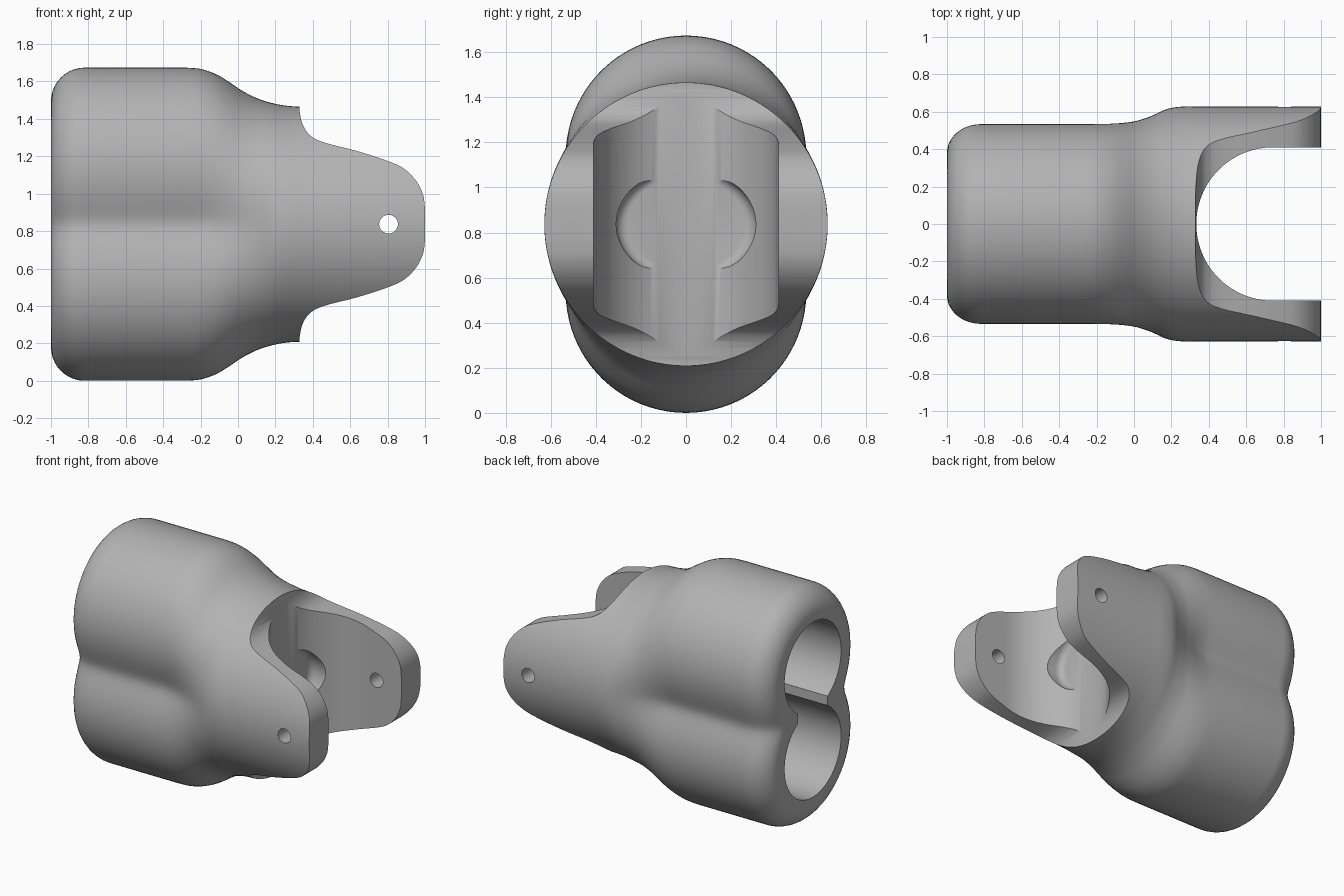
import bpy, bmesh, math
from mathutils import Matrix

if "Cube" in bpy.data.objects:
    bpy.data.objects.remove(bpy.data.objects["Cube"], do_unlink=True)

MID = 0.837          # height of the central axis
BARREL_GAP = 0.305   # barrel axis offset from the central axis
SEGMENTS = 128

grey = bpy.data.materials.new("grey plastic")
grey.use_nodes = True
grey.diffuse_color = (0.45, 0.45, 0.45, 1)
grey.node_tree.nodes["Principled BSDF"].inputs["Base Color"].default_value = (0.45, 0.45, 0.45, 1)


def make_object(name, bm):
    bmesh.ops.recalc_face_normals(bm, faces=bm.faces[:])
    mesh = bpy.data.meshes.new(name)
    bm.to_mesh(mesh)
    bm.free()
    mesh.materials.append(grey)
    obj = bpy.data.objects.new(name, mesh)
    bpy.context.collection.objects.link(obj)
    return obj


def prism(name, points, axis, low, high):
    """Extrude a flat outline along y (points are x, z) or z (points are x, y)."""
    bm = bmesh.new()
    place = (lambda a, b: (a, low, b)) if axis == "y" else (lambda a, b: (a, b, low))
    face = bm.faces.new([bm.verts.new(place(a, b)) for a, b in points])
    moved = bmesh.ops.extrude_face_region(bm, geom=[face])["geom"]
    step = (0, high - low, 0) if axis == "y" else (0, 0, high - low)
    bmesh.ops.translate(bm, vec=step, verts=[v for v in moved if isinstance(v, bmesh.types.BMVert)])
    return make_object(name, bm)


def cylinder(name, radius, length, centre, axis, bevel=0, squash=1):
    bm = bmesh.new()
    turn = Matrix.Rotation(math.pi / 2, 4, "Y" if axis == "x" else "X")
    bmesh.ops.create_cone(bm, cap_ends=True, segments=64, radius1=radius,
                          radius2=radius, depth=length, matrix=turn)
    if bevel:
        rim = [e for e in bm.edges if all(v.co.x < 0 for v in e.verts)]
        bmesh.ops.bevel(bm, geom=rim, offset=bevel, segments=6, profile=0.5, affect="EDGES")
    bmesh.ops.scale(bm, vec=(1, 1, squash), verts=bm.verts)
    bmesh.ops.translate(bm, vec=centre, verts=bm.verts)
    return make_object(name, bm)


def cut(target, tool, operation="DIFFERENCE"):
    tool.hide_render = True
    mod = target.modifiers.new(tool.name, "BOOLEAN")
    mod.operation, mod.solver, mod.object = operation, "EXACT", tool
    bpy.context.view_layer.objects.active = target
    bpy.ops.object.modifier_apply(modifier=mod.name)
    bpy.data.objects.remove(tool, do_unlink=True)


def smooth_path(keys, steps):
    """Catmull-Rom curve through the keys."""
    path = []
    for i in range(len(keys) - 1):
        a, b, c, d = (keys[max(0, min(len(keys) - 1, i + k))] for k in (-1, 0, 1, 2))
        for s in range(steps):
            t = s / steps
            path.append(tuple(
                q + 0.5 * t * (r - p + t * (2 * p - 5 * q + 4 * r - u + t * (3 * (q - r) + u - p)))
                for p, q, r, u in zip(a, b, c, d)))
    return path + [keys[-1]]


# Body: two merged barrels blending into one round sleeve
def section(x, top, side, inset):
    ring, d = [], top - side
    for i in range(SEGMENTS):
        a = 2 * math.pi * i / SEGMENTS
        lift = math.sqrt(math.sin(a) ** 2 + 0.02 * math.cos(a) ** 2)
        r = d * lift + math.sqrt(side ** 2 - (d * math.cos(a)) ** 2) - inset
        ring.append((x, r * math.cos(a), MID + r * math.sin(a)))
    return ring


FILLET = 0.18
stations = []
for i in range(11):
    a = math.pi / 2 * i / 10
    stations.append((-1 + FILLET * (1 - math.cos(a)), 0.837, 0.53, FILLET * (1 - math.sin(a))))
blend = [(-0.28, 0.837, 0.53), (-0.2, 0.83, 0.53), (-0.12, 0.803, 0.532), (-0.05, 0.762, 0.537),
         (0.02, 0.715, 0.548), (0.1, 0.674, 0.575), (0.18, 0.648, 0.612), (0.26, 0.633, 0.627),
         (0.34, 0.628, 0.628)]
stations += [(x, t, max(0.53, s), 0) for x, t, s in smooth_path(blend, 4)]
stations.append((1, 0.628, 0.628, 0))

bm = bmesh.new()
rings = [[bm.verts.new(co) for co in section(*st)] for st in stations]
for one, two in zip(rings, rings[1:]):
    for i in range(SEGMENTS):
        j = (i + 1) % SEGMENTS
        bm.faces.new((one[i], one[j], two[j], two[i]))
bm.faces.new(rings[0])
bm.faces.new(rings[-1])
body = make_object("twin_barrel_fork", bm)

# Tapered fork outline, mirrored about the central axis
upper = smooth_path([(0.33, 0.6), (0.345, 0.535), (0.385, 0.475), (0.46, 0.437), (0.64, 0.39),
                     (0.8, 0.338), (0.89, 0.295), (0.955, 0.228), (0.99, 0.155), (1.0, 0.08)], 5)
half = [(-1.2, 1.2), (0.33, 1.2)] + upper
outline = [(x, MID + z) for x, z in half] + [(x, MID - z) for x, z in reversed(half)]
cut(body, prism("fork_outline", outline, "y", -1, 1), "INTERSECT")

# Round-ended slot between the prongs
arc = [math.pi / 2 + math.pi * i / 48 for i in range(49)]
slot = [(0.743 + 0.41 * math.cos(a), 0.41 * math.sin(a)) for a in arc]
cut(body, prism("fork_slot", slot + [(1.4, -0.41), (1.4, 0.41)], "z", -0.5, 2.2))

# Shallow soft-edged seat at the bottom of the slot
cut(body, cylinder("round_seat", 0.31, 0.6, (0.655, 0, MID), "x", 0.05, 0.8))

# Pin hole through both prongs
cut(body, cylinder("pin_hole", 0.05, 2, (0.805, 0, MID), "y"))

# Two bores joined by a narrow channel
for sign in (-1, 1):
    cut(body, cylinder("bore", 0.318, 1.2, (-0.7, 0, MID + sign * BARREL_GAP), "x"))
channel = [(-1.3, -0.165), (-0.1, -0.165), (-0.1, 0.165), (-1.3, 0.165)]
cut(body, prism("channel", channel, "z", MID - 0.2, MID + 0.2))

bpy.ops.object.select_all(action="DESELECT")
body.select_set(True)
bpy.context.view_layer.objects.active = body
bpy.ops.object.shade_smooth_by_angle(angle=math.radians(30))
